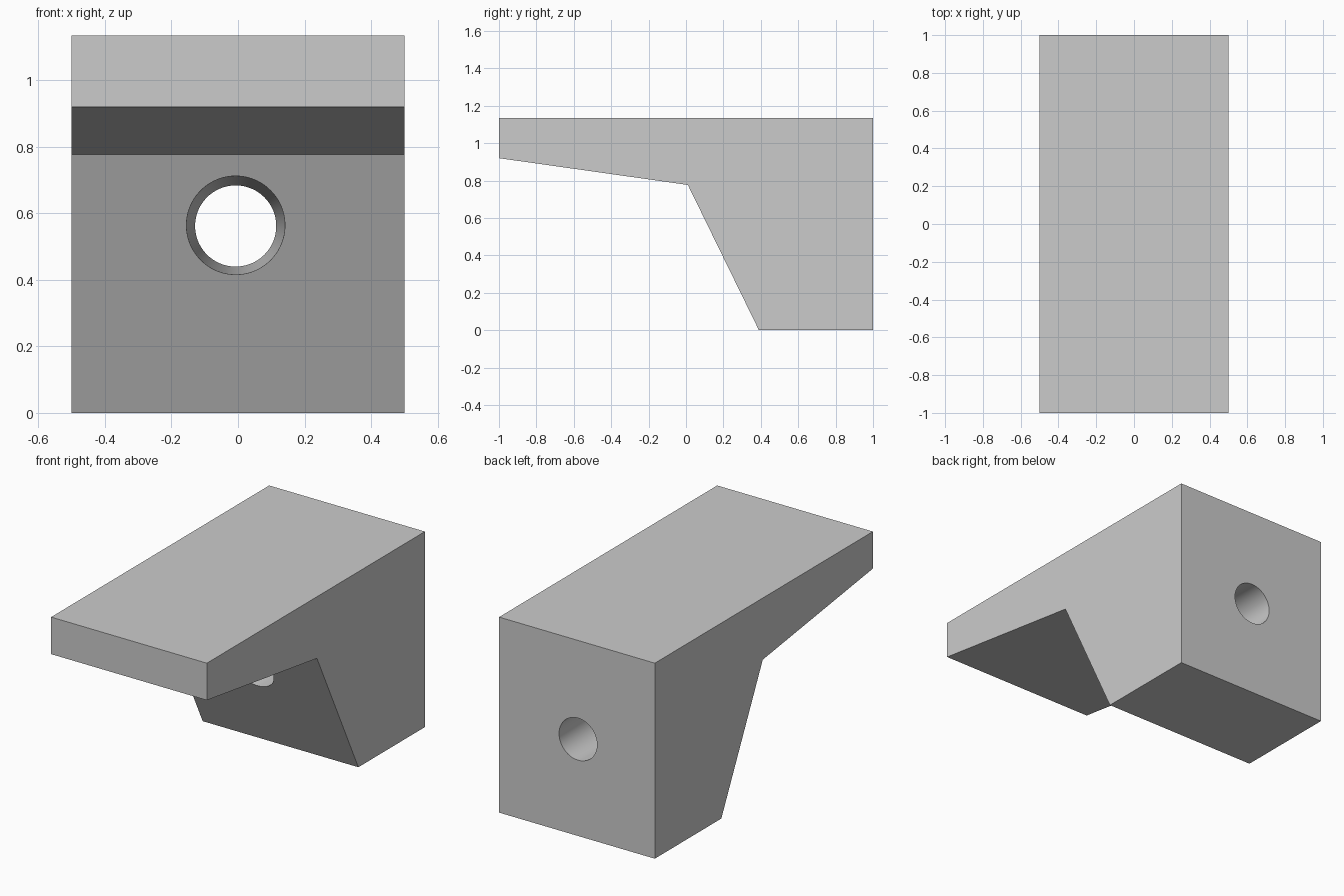
import bpy, bmesh, math
from mathutils import Matrix, Vector

if "Cube" in bpy.data.objects:
    bpy.data.objects.remove(bpy.data.objects["Cube"])

# Bracket body: side profile (y, z) extruded along x
profile = [(-1, 0.92), (0.01, 0.777), (0.39, 0), (1, 0), (1, 1.135), (-1, 1.135)]
bm = bmesh.new()
face = bm.faces.new([bm.verts.new((-0.5, y, z)) for y, z in profile])
ext = bmesh.ops.extrude_face_region(bm, geom=[face])
bmesh.ops.translate(bm, vec=Vector((1, 0, 0)),
                    verts=[v for v in ext["geom"] if isinstance(v, bmesh.types.BMVert)])
bmesh.ops.recalc_face_normals(bm, faces=bm.faces)
mesh = bpy.data.meshes.new("bracket")
bm.to_mesh(mesh)
bm.free()
bracket = bpy.data.objects.new("bracket", mesh)
bpy.context.collection.objects.link(bracket)

# Tapered bore along y, wider toward the sloped front face
def bore_radius(y):
    return 0.122 + 0.0295 * (1 - y)

y0, y1 = -0.2, 1.2
bpy.ops.mesh.primitive_cone_add(vertices=96, radius1=bore_radius(y1), radius2=bore_radius(y0),
                                depth=y1 - y0, location=(-0.007, (y0 + y1) / 2, 0.562),
                                rotation=(math.pi / 2, 0, 0))
cutter = bpy.context.object
cutter.name = "bore_cutter"

cut = bracket.modifiers.new("bore", "BOOLEAN")
cut.operation = "DIFFERENCE"
cut.solver = "EXACT"
cut.object = cutter

# Apply the cut, drop the cutter, smooth only the bore wall
bpy.ops.object.select_all(action="DESELECT")
bracket.select_set(True)
bpy.context.view_layer.objects.active = bracket
bpy.ops.object.modifier_apply(modifier=cut.name)
bpy.data.objects.remove(cutter)
bpy.ops.object.shade_smooth_by_angle(angle=math.radians(20))
